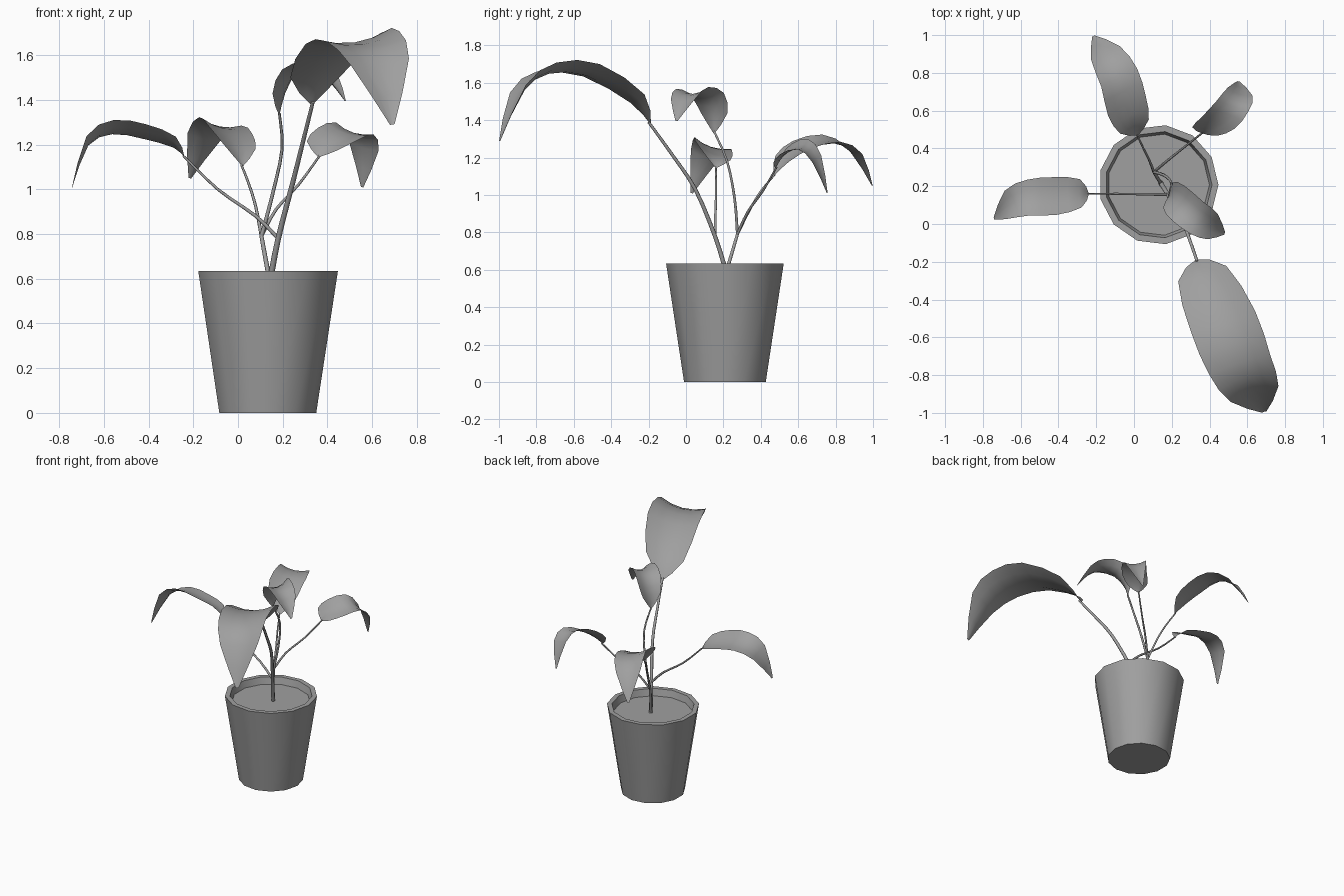
import bpy
import bmesh
import math
from mathutils import Vector

default_cube = bpy.data.objects.get("Cube")
if default_cube:
    bpy.data.objects.remove(default_cube, do_unlink=True)

# One plain grey for the whole plant
grey = bpy.data.materials.new("plain_grey")
grey.use_nodes = True
grey.diffuse_color = (0.35, 0.35, 0.35, 1)
for node in grey.node_tree.nodes:
    if node.type == 'BSDF_PRINCIPLED':
        node.inputs["Base Color"].default_value = grey.diffuse_color

POT_CENTRE = Vector((0.13, 0.208, 0))
POT_SIDES = 13
LEAF_WIDTHS = (0.03, 0.75, 1, 0.95, 0.75, 0.06)
COLUMNS = (-1, -0.5, 0, 0.5, 1)


def finish(name, bm, sharp_degrees):
    """Turn a bmesh into a named, smooth-shaded object."""
    mesh = bpy.data.meshes.new(name)
    bm.to_mesh(mesh)
    bm.free()
    mesh.materials.append(grey)
    mesh.shade_smooth()
    mesh.set_sharp_from_angle(angle=math.radians(sharp_degrees))
    obj = bpy.data.objects.new(name, mesh)
    bpy.context.scene.collection.objects.link(obj)
    return obj


def ring(bm, radius, height):
    """A horizontal ring of vertices around the pot's axis."""
    verts = []
    for i in range(POT_SIDES):
        angle = math.tau * i / POT_SIDES
        offset = Vector((radius * math.cos(angle), radius * math.sin(angle), height))
        verts.append(bm.verts.new(POT_CENTRE + offset))
    return verts


def lathe(name, profile, cap_start=False, cap_end=False):
    """Sweep a (radius, height) profile around the pot's axis."""
    bm = bmesh.new()
    rings = [ring(bm, radius, height) for radius, height in profile]
    for lower, upper in zip(rings, rings[1:]):
        for i in range(POT_SIDES):
            j = (i + 1) % POT_SIDES
            bm.faces.new((lower[i], lower[j], upper[j], upper[i]))
    if cap_start:
        bm.faces.new(list(reversed(rings[0])))
    if cap_end:
        bm.faces.new(rings[-1])
    return finish(name, bm, 30)


def smooth_path(points, steps=2):
    """Catmull-Rom interpolation through vectors of any size."""
    padded = [points[0]] + points + [points[-1]]
    result = []
    for a, b, c, d in zip(padded, padded[1:], padded[2:], padded[3:]):
        for k in range(steps):
            t = k / steps
            result.append(b + (c - a) * (t / 2)
                          + (a * 2 - b * 5 + c * 4 - d) * (t * t / 2)
                          + (b * 3 - a - c * 3 + d) * (t ** 3 / 2))
    return result + [points[-1]]


def stem(name, points, start_radius, end_radius, sides=6):
    """A thin tapering tube along a smooth path."""
    path = smooth_path([Vector(p) for p in points], steps=3)
    bm = bmesh.new()
    rings = []
    for i, centre in enumerate(path):
        tangent = (path[min(i + 1, len(path) - 1)] - path[max(i - 1, 0)]).normalized()
        across = tangent.cross(Vector((0, 1, 0))).normalized()
        other = tangent.cross(across)
        radius = start_radius + (end_radius - start_radius) * i / (len(path) - 1)
        verts = []
        for k in range(sides):
            angle = math.tau * k / sides
            verts.append(bm.verts.new(
                centre + (across * math.cos(angle) + other * math.sin(angle)) * radius))
        rings.append(verts)
    for lower, upper in zip(rings, rings[1:]):
        for k in range(sides):
            j = (k + 1) % sides
            bm.faces.new((lower[k], lower[j], upper[j], upper[k]))
    bm.faces.new(rings[0])
    bm.faces.new(rings[-1])
    bmesh.ops.recalc_face_normals(bm, faces=bm.faces)
    return finish(name, bm, 70)


def leaf(name, midrib, side, gutter=0.22):
    """An arching blade: side is the half-width vector at its widest row."""
    side = Vector(side)
    rows = smooth_path([Vector((*p, w)) for p, w in zip(midrib, LEAF_WIDTHS)])
    bm = bmesh.new()
    grid = []
    for i, row in enumerate(rows):
        ahead = rows[min(i + 1, len(rows) - 1)].xyz
        behind = rows[max(i - 1, 0)].xyz
        normal = side.cross(ahead - behind).normalized()
        if normal.z < 0:
            normal.negate()
        half_width = max(row.w, 0.03)
        lift = gutter * side.length * half_width
        grid.append([bm.verts.new(row.xyz + side * (u * half_width)
                                  + normal * (lift * (u * u - 0.6)))
                     for u in COLUMNS])
    for near, far in zip(grid, grid[1:]):
        for k in range(len(COLUMNS) - 1):
            bm.faces.new((near[k], near[k + 1], far[k + 1], far[k]))
    bmesh.ops.recalc_face_normals(bm, faces=bm.faces)
    # The upper side of the blade faces up
    if sum(face.normal.z for face in bm.faces) < 0:
        bmesh.ops.reverse_faces(bm, faces=bm.faces)
    return finish(name, bm, 60)


# Pot with a thick rim, and the soil inside it
lathe("pot", [(0.22, 0), (0.317, 0.635), (0.283, 0.635), (0.268, 0.58)], cap_start=True)
lathe("soil", [(0.27, 0.575), (0.27, 0.585)], cap_end=True)

# Two main stems
fork = (0.105, 0.275, 0.79)
branch = (0.18, 0.155, 0.78)
stem("front_stem", [(0.14, 0.22, 0.57), branch, (0.245, 0.05, 1.03),
                    (0.29, -0.07, 1.21), (0.335, -0.2, 1.39)], 0.014, 0.008)
stem("back_stem", [(0.145, 0.21, 0.57), fork], 0.011, 0.009)

# Side stems
stem("left_stem", [branch, (0.08, 0.157, 0.88), (-0.09, 0.16, 1.0),
                   (-0.245, 0.16, 1.15)], 0.009, 0.005)
stem("back_right_stem", [fork, (0.17, 0.33, 0.91), (0.27, 0.41, 1.02),
                         (0.365, 0.485, 1.15)], 0.008, 0.005)
stem("back_left_stem", [fork, (0.08, 0.34, 0.92), (0.05, 0.4, 1.02),
                        (0.015, 0.475, 1.11)], 0.008, 0.005)
stem("upper_stem", [fork, (0.155, 0.26, 0.98), (0.197, 0.22, 1.18),
                    (0.185, 0.15, 1.34)], 0.009, 0.006)

# Leaves
leaf("front_leaf", [(0.33, -0.19, 1.38), (0.365, -0.27, 1.51), (0.475, -0.52, 1.66),
                    (0.56, -0.74, 1.67), (0.635, -0.89, 1.56), (0.69, -0.995, 1.29)],
     (0.17, 0.055, 0.025))
leaf("left_leaf", [(-0.24, 0.16, 1.145), (-0.285, 0.16, 1.205), (-0.42, 0.145, 1.25),
                   (-0.56, 0.137, 1.27), (-0.675, 0.1, 1.21), (-0.742, 0.03, 1.01)],
     (0.005, -0.1, 0.033))
leaf("back_right_leaf", [(0.36, 0.48, 1.145), (0.375, 0.495, 1.19), (0.445, 0.54, 1.24),
                         (0.52, 0.625, 1.265), (0.56, 0.695, 1.19), (0.555, 0.755, 1.01)],
     (0.088, -0.03, -0.028))
leaf("back_left_leaf", [(0.02, 0.47, 1.105), (0, 0.52, 1.19), (-0.04, 0.625, 1.26),
                        (-0.08, 0.775, 1.295), (-0.15, 0.9, 1.23), (-0.215, 0.995, 1.05)],
     (0.1, 0.05, -0.02))
leaf("upper_leaf", [(0.185, 0.15, 1.33), (0.19, 0.15, 1.43), (0.24, 0.11, 1.53),
                    (0.33, 0.035, 1.56), (0.41, -0.01, 1.51), (0.48, -0.05, 1.395)],
     (0.035, 0.09, 0.005), gutter=0.35)
